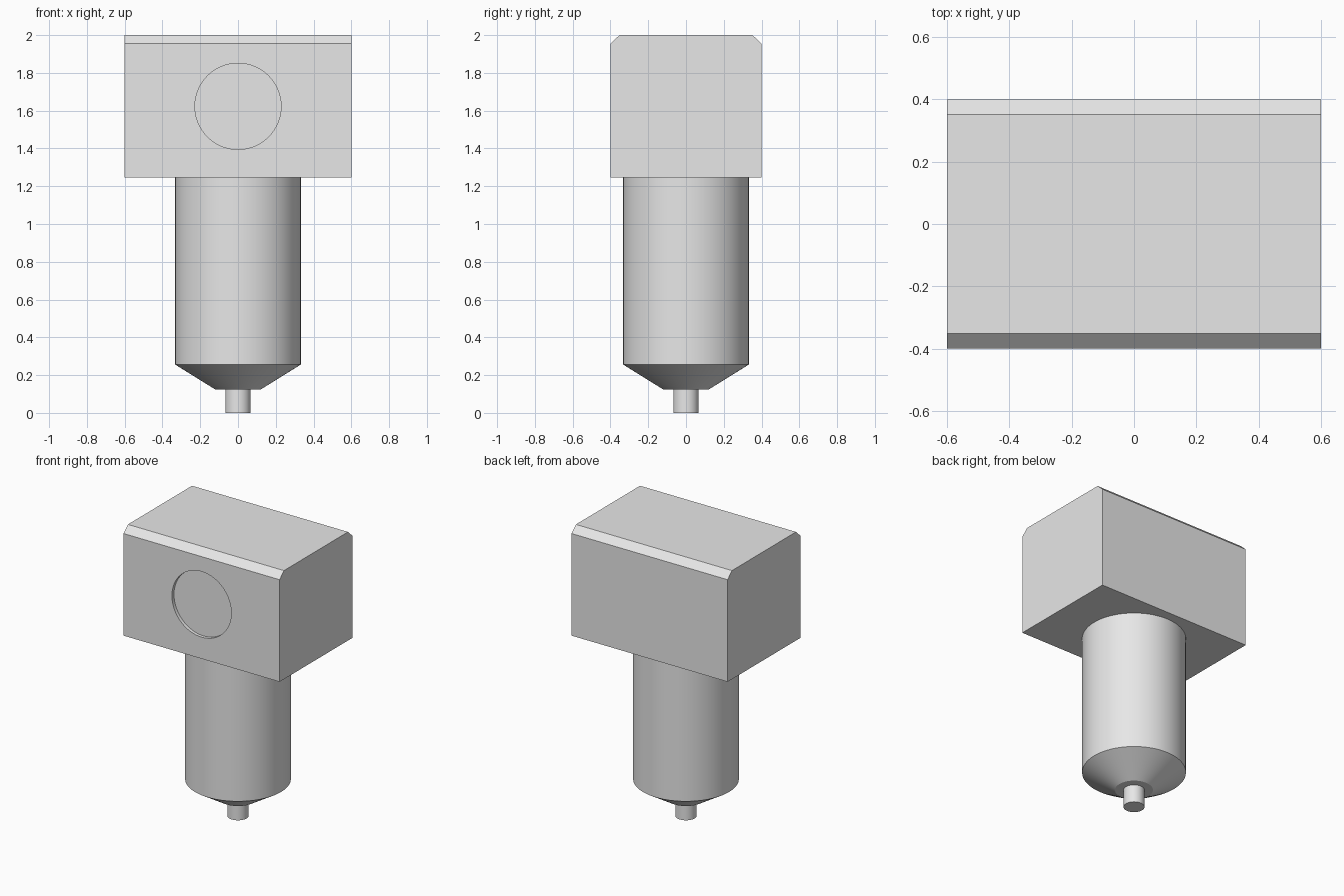
import bpy, bmesh, math
from mathutils import Matrix

if "Cube" in bpy.data.objects:
    bpy.data.objects.remove(bpy.data.objects["Cube"])

grey = bpy.data.materials.new("light_grey")
grey.diffuse_color = (0.8, 0.8, 0.8, 1)
grey.use_nodes = True
grey.node_tree.nodes["Principled BSDF"].inputs["Base Color"].default_value = grey.diffuse_color


def make_object(name, bm):
    bmesh.ops.recalc_face_normals(bm, faces=bm.faces)
    mesh = bpy.data.meshes.new(name)
    bm.to_mesh(mesh)
    bm.free()
    obj = bpy.data.objects.new(name, mesh)
    bpy.context.collection.objects.link(obj)
    mesh.materials.append(grey)
    return obj


def smooth(obj):
    bpy.ops.object.select_all(action='DESELECT')
    obj.select_set(True)
    bpy.context.view_layer.objects.active = obj
    bpy.ops.object.shade_smooth_by_angle(angle=math.radians(30))


def lathe(name, profile, segments=96):
    """Revolve (radius, z) points about the z axis, capping both ends."""
    bm = bmesh.new()
    rings = [[bm.verts.new((r * math.cos(2 * math.pi * i / segments),
                            r * math.sin(2 * math.pi * i / segments), z))
              for i in range(segments)] for r, z in profile]
    for a, b in zip(rings, rings[1:]):
        for i in range(segments):
            j = (i + 1) % segments
            bm.faces.new((a[i], a[j], b[j], b[i]))
    bm.faces.new(rings[0])
    bm.faces.new(rings[-1])
    return make_object(name, bm)


# Head block: chamfered side profile extruded along x
bm = bmesh.new()
profile = [(-0.4, 1.245), (0.4, 1.245), (0.4, 1.955),
           (0.352, 2), (-0.352, 2), (-0.4, 1.955)]
face = bm.faces.new([bm.verts.new((-0.6, y, z)) for y, z in profile])
side = bmesh.ops.extrude_face_region(bm, geom=[face])["geom"]
bmesh.ops.translate(bm, vec=(1.2, 0, 0),
                    verts=[v for v in side if isinstance(v, bmesh.types.BMVert)])
head = make_object("head_block", bm)

# Shallow round recess in the front face
bm = bmesh.new()
place = Matrix.Translation((0, -0.43, 1.623)) @ Matrix.Rotation(math.pi / 2, 4, 'X')
bmesh.ops.create_cone(bm, cap_ends=True, segments=96, radius1=0.228,
                      radius2=0.228, depth=0.105, matrix=place)
cutter = make_object("recess_cutter", bm)
cutter.hide_render = True
cut = head.modifiers.new("recess", 'BOOLEAN')
cut.operation = 'DIFFERENCE'
cut.solver = 'EXACT'
cut.object = cutter
bpy.context.view_layer.objects.active = head
bpy.ops.object.modifier_apply(modifier=cut.name)
bpy.data.objects.remove(cutter)
smooth(head)

# Bowl: cylinder with a tapered bottom
smooth(lathe("bowl", [(0.122, 0.125), (0.333, 0.256), (0.333, 1.245)]))

# Drain pin under the bowl
smooth(lathe("drain_pin", [(0.067, 0), (0.067, 0.125)]))
